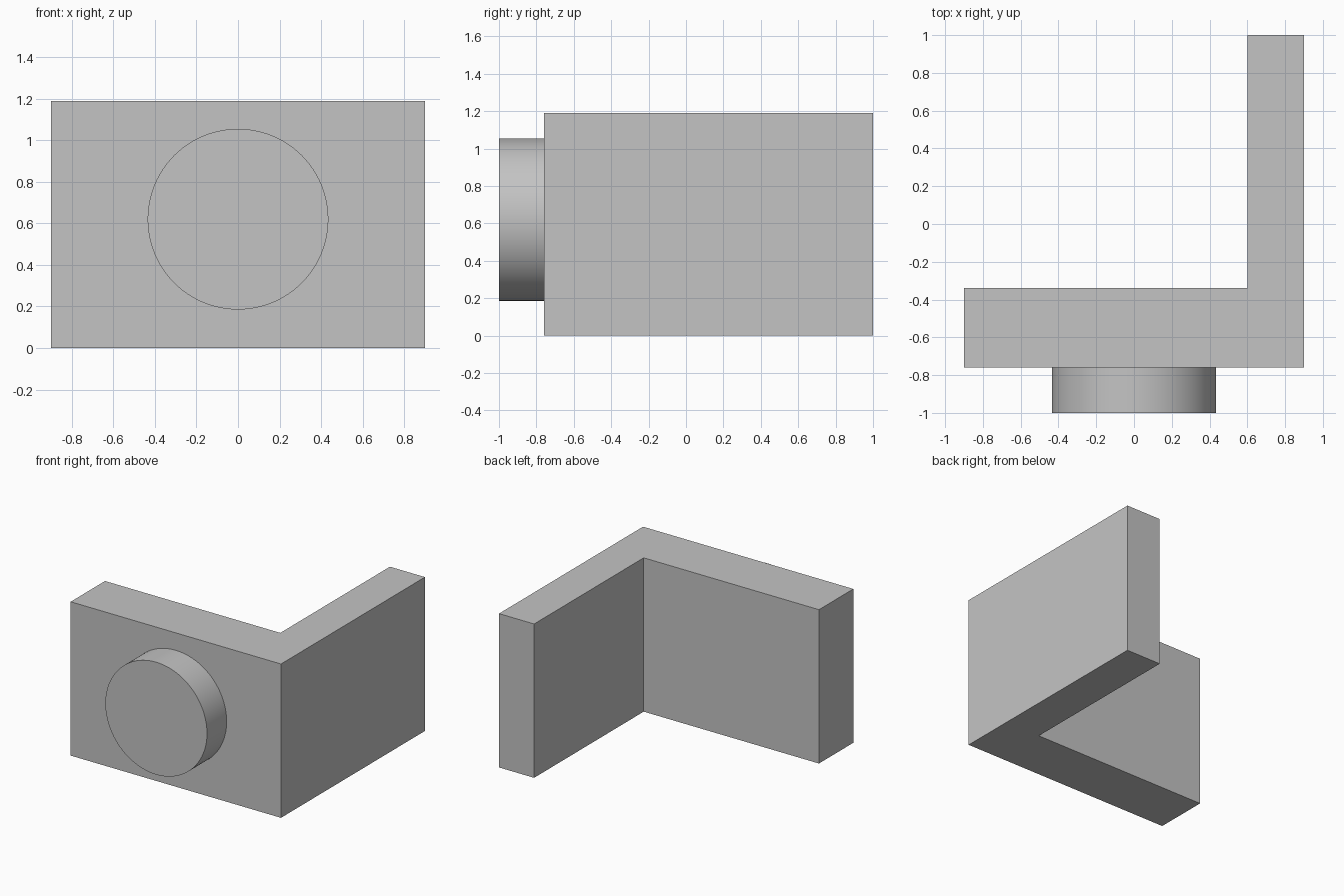
import bpy, bmesh, math
from mathutils import Matrix

cube = bpy.data.objects.get("Cube")
if cube:
    bpy.data.objects.remove(cube, do_unlink=True)

HEIGHT = 1.19

grey = bpy.data.materials.new("light_grey")
grey.use_nodes = True
grey.diffuse_color = (0.55, 0.55, 0.55, 1)
grey.node_tree.nodes["Principled BSDF"].inputs["Base Color"].default_value = grey.diffuse_color


def add_object(name, bm):
    bmesh.ops.recalc_face_normals(bm, faces=bm.faces)
    mesh = bpy.data.meshes.new(name)
    bm.to_mesh(mesh)
    bm.free()
    mesh.materials.append(grey)
    obj = bpy.data.objects.new(name, mesh)
    bpy.context.collection.objects.link(obj)
    return obj


# L-shaped bracket: plan outline extruded upwards
outline = [(-0.9, -0.76), (0.9, -0.76), (0.9, 1.0), (0.6, 1.0), (0.6, -0.34), (-0.9, -0.34)]
bm = bmesh.new()
base = bm.faces.new([bm.verts.new((x, y, 0)) for x, y in outline])
top = bmesh.ops.extrude_face_region(bm, geom=[base])["geom"]
bmesh.ops.translate(bm, vec=(0, 0, HEIGHT),
                    verts=[v for v in top if isinstance(v, bmesh.types.BMVert)])
add_object("angle_bracket", bm)

# Round boss on the front face, open where it meets the bracket
bm = bmesh.new()
bmesh.ops.create_cone(bm, cap_ends=True, segments=96, radius1=0.435, radius2=0.435, depth=0.24,
                      matrix=Matrix.Translation((0, -0.88, 0.62)) @ Matrix.Rotation(math.pi / 2, 4, 'X'))
hidden = [f for f in bm.faces if f.calc_center_median().y > -0.77]
bmesh.ops.delete(bm, geom=hidden, context='FACES')
boss = add_object("round_boss", bm)

# Smooth side with a sharp rim
bpy.ops.object.select_all(action='DESELECT')
boss.select_set(True)
bpy.context.view_layer.objects.active = boss
bpy.ops.object.shade_smooth_by_angle(angle=math.radians(30))
